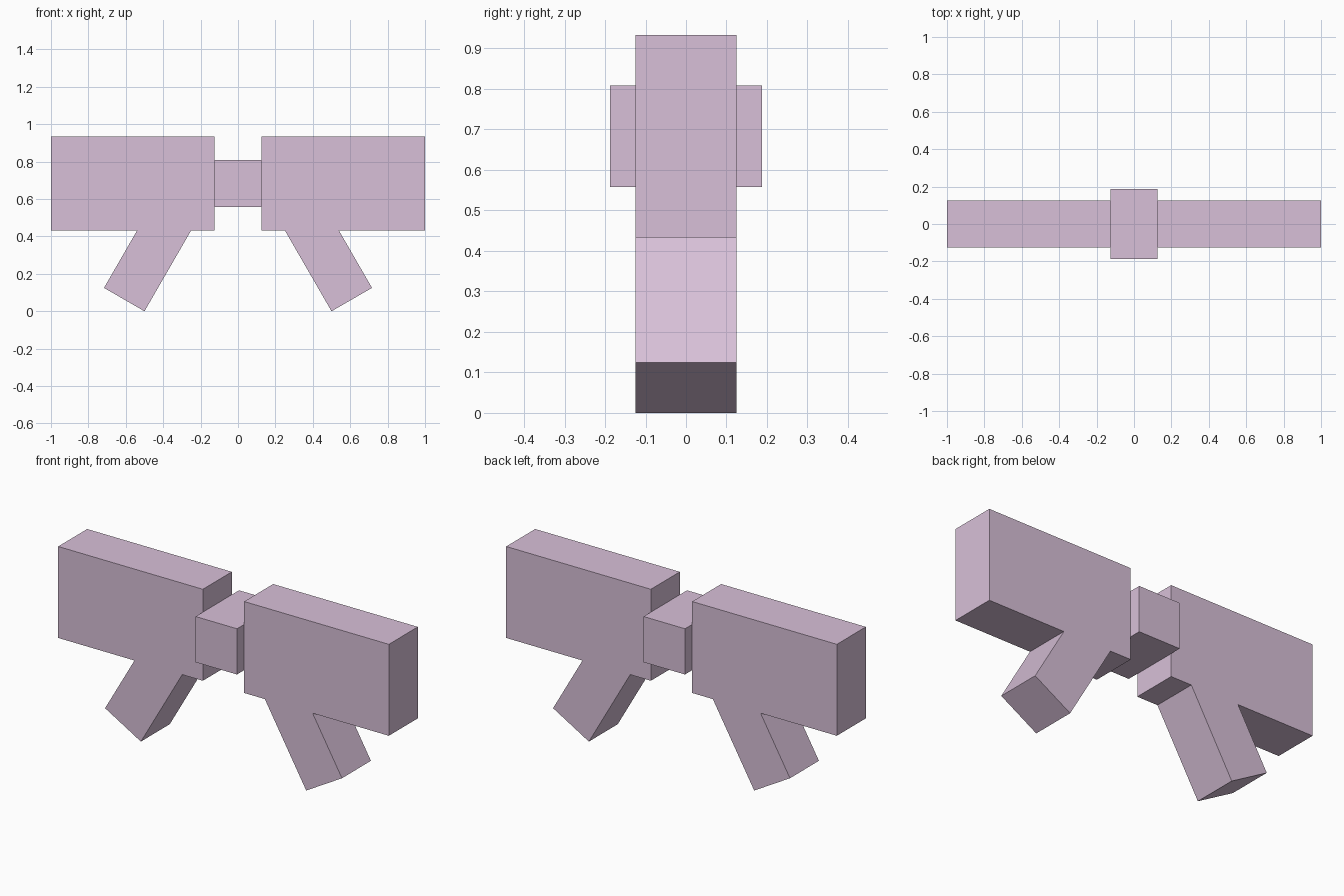
import bpy, bmesh, math

if "Cube" in bpy.data.objects:
    bpy.data.objects.remove(bpy.data.objects["Cube"])

lilac = bpy.data.materials.new("pale_lilac")
lilac.diffuse_color = (0.687, 0.527, 0.687, 1)
lilac.use_nodes = True
lilac.node_tree.nodes["Principled BSDF"].inputs["Base Color"].default_value = lilac.diffuse_color


def extrude_profile(name, points, half_depth):
    """Extrude an x-z outline symmetrically along y."""
    bm = bmesh.new()
    face = bm.faces.new([bm.verts.new((x, -half_depth, z)) for x, z in points])
    out = bmesh.ops.extrude_face_region(bm, geom=[face])
    for v in out["geom"]:
        if isinstance(v, bmesh.types.BMVert):
            v.co.y = half_depth
    bmesh.ops.recalc_face_normals(bm, faces=bm.faces)
    mesh = bpy.data.meshes.new(name)
    bm.to_mesh(mesh)
    bm.free()
    mesh.materials.append(lilac)
    obj = bpy.data.objects.new(name, mesh)
    bpy.context.collection.objects.link(obj)
    return obj


# Ribbon side: rectangular loop with a tail slanting 30 degrees outwards
INNER, OUTER, BOTTOM, TOP = 0.125, 1.0, 0.433, 0.933
WIDTH, ANGLE = 0.25, math.radians(30)
tip = (0.5, 0.0)
corner = (tip[0] + WIDTH * math.cos(ANGLE), WIDTH * math.sin(ANGLE))


def meet_loop(p):
    """Follow the tail edge from p up to the loop's underside."""
    return (p[0] - (BOTTOM - p[1]) * math.tan(ANGLE), BOTTOM)


outline = [(INNER, TOP), (INNER, BOTTOM), meet_loop(tip), tip, corner,
           meet_loop(corner), (OUTER, BOTTOM), (OUTER, TOP)]
for side, sign in (("right", 1), ("left", -1)):
    extrude_profile(f"bow_loop_and_tail_{side}",
                    [(sign * x, z) for x, z in outline], 0.125)

# Central knot
extrude_profile("bow_knot", [(-0.125, 0.558), (0.125, 0.558),
                             (0.125, 0.808), (-0.125, 0.808)], 0.1875)
